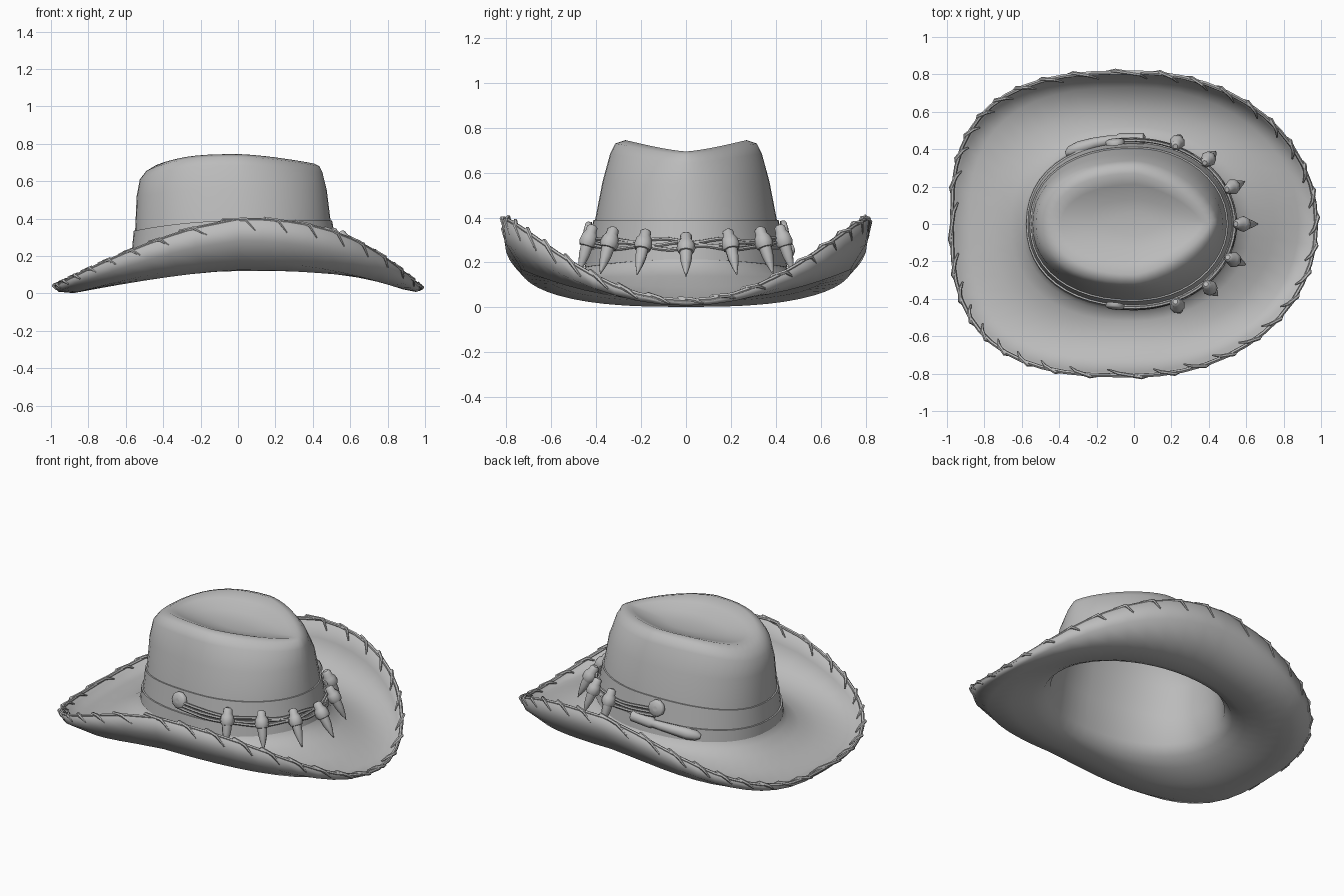
import bpy, bmesh, math
from mathutils import Vector

cube = bpy.data.objects.get("Cube")
if cube:
    bpy.data.objects.remove(cube, do_unlink=True)

GREY = (0.5, 0.5, 0.5, 1)
felt = bpy.data.materials.new("plain_grey")
felt.use_nodes = True
felt.diffuse_color = GREY
felt.node_tree.nodes["Principled BSDF"].inputs["Base Color"].default_value = GREY

SEG = 48
# Ring: back reach, front reach, half width, z at sides, z at -x, z at +x,
# squareness at -x and +x, falloff of z at -x and +x
RIM = (.975, .975, .81, .395, .04, .03, 2.8, 2.05, 1.4, 2.6)
BRIM = [RIM,
        (.955, .95, .795, .285, .02, .02, 2.8, 2.05, 1.4, 2.3),
        (.88, .88, .73, .18, .014, .035, 2.7, 2.05, 1.4, 2),
        (.75, .75, .61, .137, .038, .09, 2.5, 2, 1.4, 2),
        (.66, .63, .52, .132, .088, .14, 2.3, 2, 1.4, 2),
        (.6, .565, .47, .148, .128, .175, 2.2, 2, 2, 2)]
BASE = (.565, .53, .44, .15, .14, .19, 2.2, 2, 2, 2)
BAND_TOP = (.55, .495, .405, .39, .335, .39, 2.2, 2, 2, 2)
CROWN = [BAND_TOP,
         (.542, .475, .372, .56, .52, .55, 2.2, 1.9, 2, 2),
         (.525, .452, .338, .685, .61, .645, 2.2, 1.65, 3, 2),
         (.49, .435, .315, .73, .655, .68, 2.2, 1.5, 3, 1.7),
         (.44, .405, .27, .745, .685, .695, 2.2, 1.4, 3, 1.5),
         (.39, .36, .21, .715, .68, .69, 2.1, 1.5, 3, 2),
         (.28, .28, .13, .68, .67, .68, 2, 1.7, 2, 2),
         (.12, .14, .06, .665, .665, .665, 2, 2, 2, 2)]


def ring_point(ring, t, out=0.0, up=0.0):
    """Point on a ring at angle t, pushed outward and upward."""
    back, front, half, z_side, z_back, z_front, nb, nf, pb, pf = ring
    c, s = math.cos(t), math.sin(t)
    reach, z_end, n, p = (front, z_front, nf, pf) if c > 0 else (back, z_back, nb, pb)
    u = abs(c) ** (2 / n)
    x = math.copysign(u * (reach + out), c)
    y = math.copysign(abs(s) ** (2 / n) * (half + out), s)
    w = u ** p
    return Vector((x, y, z_side * (1 - w) + z_end * w + up))


def blend(a, b, f):
    return tuple(p + (q - p) * f for p, q in zip(a, b))


def select_only(obj):
    bpy.context.collection.objects.link(obj)
    bpy.ops.object.select_all(action='DESELECT')
    obj.select_set(True)
    bpy.context.view_layer.objects.active = obj


def loft(name, rings, closed_top=False, angle=50):
    """Skin a list of (ring, outward offset) pairs."""
    bm = bmesh.new()
    loops = [[bm.verts.new(ring_point(r, 2 * math.pi * i / SEG, out)) for i in range(SEG)]
             for r, out in rings]
    for lo, hi in zip(loops, loops[1:]):
        for i in range(SEG):
            j = (i + 1) % SEG
            bm.faces.new((lo[i], lo[j], hi[j], hi[i]))
    if closed_top:
        bm.faces.new(loops[-1])
    mesh = bpy.data.meshes.new(name)
    bm.to_mesh(mesh)
    bm.free()
    mesh.materials.append(felt)
    obj = bpy.data.objects.new(name, mesh)
    select_only(obj)
    bpy.ops.object.shade_smooth_by_angle(angle=math.radians(angle))
    return obj


def tubes(name, paths, radius, sides=2):
    """Round cords along lists of (point, taper)."""
    data = bpy.data.curves.new(name, 'CURVE')
    data.dimensions = '3D'
    data.bevel_depth = radius
    data.bevel_resolution = sides - 1
    data.use_fill_caps = True
    for path in paths:
        spline = data.splines.new('POLY')
        spline.points.add(len(path) - 1)
        for point, (co, taper) in zip(spline.points, path):
            point.co = (*co, 1)
            point.radius = taper
    data.materials.append(felt)
    select_only(bpy.data.objects.new(name, data))
    bpy.ops.object.convert(target='MESH')
    bpy.ops.object.shade_smooth_by_angle(angle=math.radians(50))


low = blend(BASE, BAND_TOP, .12)
mid = blend(BASE, BAND_TOP, .45)

# Hat body: brim and hollow crown in one shell, thickened inward
body = loft("hat_body", [(r, 0) for r in BRIM + [blend(BASE, BAND_TOP, .2)] + CROWN], True, 70)
shell = body.modifiers.new("thickness", 'SOLIDIFY')
shell.thickness = 0.012
shell.offset = -1

# Band with a thicker lower tier
loft("hat_band", [(low, 0), (low, .016), (mid, .018), (mid, .009),
                  (BAND_TOP, .008), (BAND_TOP, -.004)], angle=30)

# Laced edge: a rolled cord and slanted stitches wrapped over it
edge = [(ring_point(RIM, 2 * math.pi * i / SEG), 1) for i in range(SEG + 1)]
tubes("brim_edge", [edge], .01)
inner = blend(BRIM[0], BRIM[1], .4)
stitches = []
COUNT = 36
for k in range(COUNT):
    t = 2 * math.pi * k / COUNT
    stitches.append([(ring_point(inner, t - .07, -.025), .4),
                     (ring_point(RIM, t - .03, -.01, .01), 1),
                     (ring_point(RIM, t + .04, .01, .002), 1.1),
                     (ring_point(inner, t + .09, .008, -.012), .4)])
tubes("brim_lacing", stitches, .01)

# Cords running round the front half, between the two discs
cords = []
for n, level in enumerate((.38, .46, .54)):
    ring = blend(BASE, BAND_TOP, level)
    path = []
    for i in range(41):
        f = i / 20 - 1
        sag = .01 * math.sin(f * 17 + n * 2) * (1 - abs(f)) + .055 * f * f
        path.append((ring_point(ring, f * 1.72, .026, sag), 1))
    cords.append(path)
tubes("band_cords", cords, .009)

# Teeth with round caps, hanging from the cords and leaning out
hang = blend(BASE, BAND_TOP, .6)
for k, deg in enumerate((-66, -45, -23, 0, 24, 46, 66)):
    t = math.radians(deg)
    rise = .05 * abs(deg) / 66
    top = ring_point(hang, t, .035, .02 + rise)
    away = Vector((math.cos(t), math.sin(t), 0))
    lean = .62 - .3 * abs(deg) / 66
    down = (away * lean + Vector((0, 0, -1))).normalized()
    profile = ((0, .4), (.01, .75), (.034, .8), (.05, 1.1), (.078, 1.25),
               (.098, 1.05), (.1, .85), (.14, .75), (.18, .48), (.225, .06))
    path = [(top + down * d, r) for d, r in profile]
    tubes("tooth_%d" % (k + 1), [path], .034, 3)


def disc(name, t, up):
    """Domed disc lying against the band."""
    spot = ring_point(hang, t, .012, up)
    away = Vector((math.cos(t) * .7, math.sin(t), .15)).normalized()
    path = [(spot + away * d, r) for d, r in ((0, 1), (.018, 1), (.026, .8), (.03, .3))]
    tubes(name, [path], .05, 4)


disc("disc_near", -1.72, .04)
disc("disc_far", 1.72, .045)

# Sheath and rounded handle trailing behind the far disc
trail = [(1.46, .5, 0), (1.48, 1, 0), (1.68, 1, -.01), (1.7, .7, -.012), (1.78, .8, -.015),
         (1.9, .9, -.02), (2.05, 1.05, -.03), (2.15, .9, -.035), (2.2, .4, -.04)]
tubes("pendant", [[(ring_point(mid, t, .03, up), r) for t, r, up in trail]], .034, 3)
